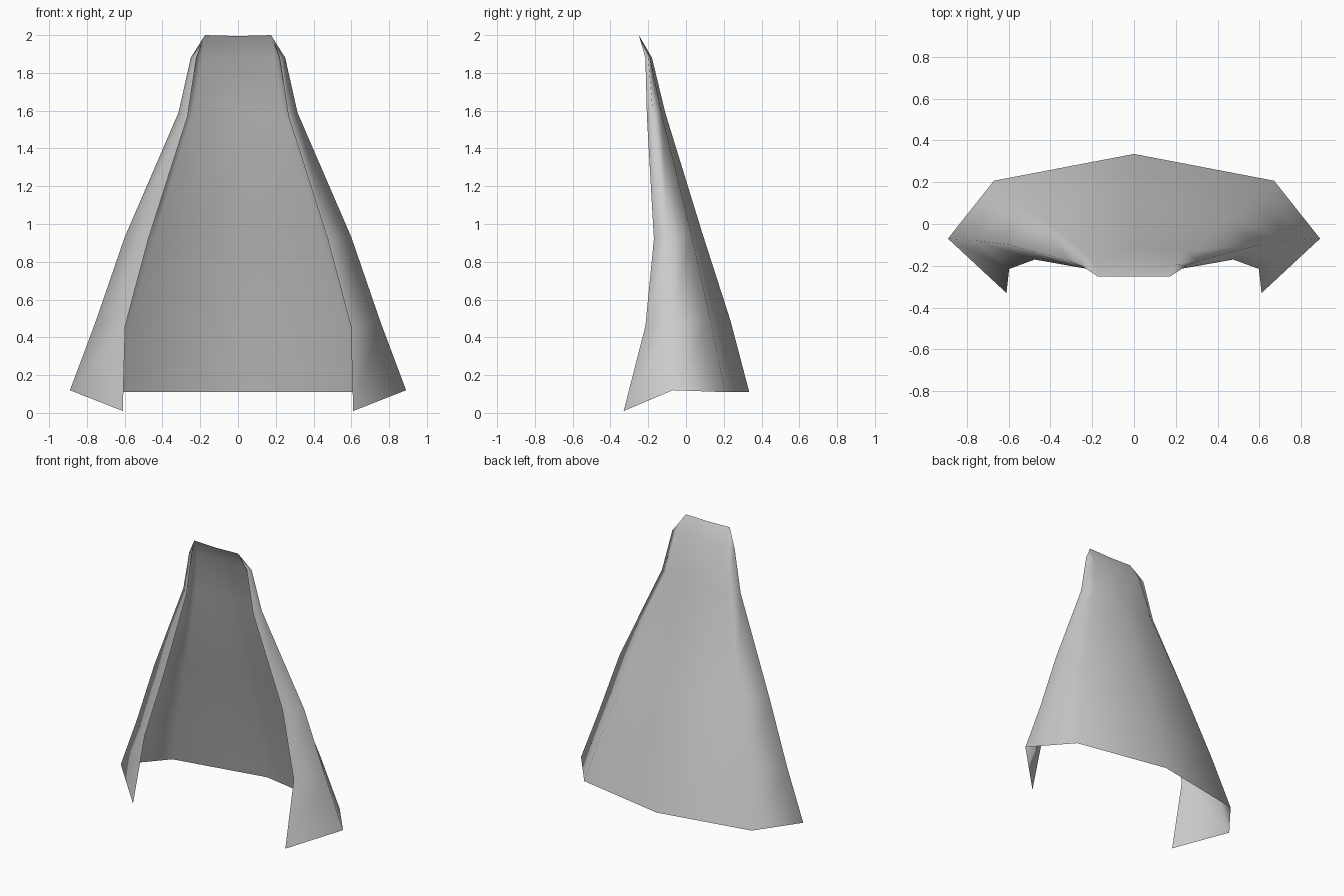
import bpy, bmesh

cube = bpy.data.objects.get("Cube")
if cube:
    bpy.data.objects.remove(cube)

# Grey cloth
cloth = bpy.data.materials.new("grey cloth")
cloth.use_nodes = True
grey = (0.6, 0.6, 0.6, 1)
cloth.diffuse_color = grey
cloth.node_tree.nodes["Principled BSDF"].inputs["Base Color"].default_value = grey

# Half cross-sections from collar to hem: centre back, back corner, side, front edge
sections = [
    [(0, -.25, 1.995), (.175, -.25, 2), (.175, -.25, 2), (.175, -.25, 2)],
    [(0, -.18, 1.88), (.19, -.19, 1.88), (.25, -.20, 1.88), (.22, -.215, 1.88)],
    [(0, -.11, 1.59), (.24, -.13, 1.59), (.315, -.175, 1.59), (.267, -.207, 1.57)],
    [(0, .09, .94), (.44, .03, .94), (.60, -.10, .93), (.475, -.17, .92)],
    [(0, .235, .49), (.57, .13, .49), (.755, -.08, .48), (.597, -.215, .46)],
    [(0, .335, .11), (.67, .207, .11), (.89, -.07, .12), (.61, -.33, .01)],
]

# Cape: mirror each section and skin neighbouring rows
bm = bmesh.new()
rows = []
for half in sections:
    full = [(-x, y, z) for x, y, z in reversed(half[1:])] + half
    rows.append([bm.verts.new(p) for p in full])
for upper, lower in zip(rows, rows[1:]):
    for i in range(len(upper) - 1):
        bm.faces.new((upper[i], upper[i + 1], lower[i + 1], lower[i]))
bmesh.ops.remove_doubles(bm, verts=bm.verts, dist=0.001)

# Outside of the cloth faces the back
bm.normal_update()
if sum(f.normal.y * f.calc_area() for f in bm.faces) < 0:
    bmesh.ops.reverse_faces(bm, faces=bm.faces)
for f in bm.faces:
    f.smooth = True

mesh = bpy.data.meshes.new("cape")
bm.to_mesh(mesh)
bm.free()
mesh.materials.append(cloth)
cape = bpy.data.objects.new("cape", mesh)
bpy.context.collection.objects.link(cape)
